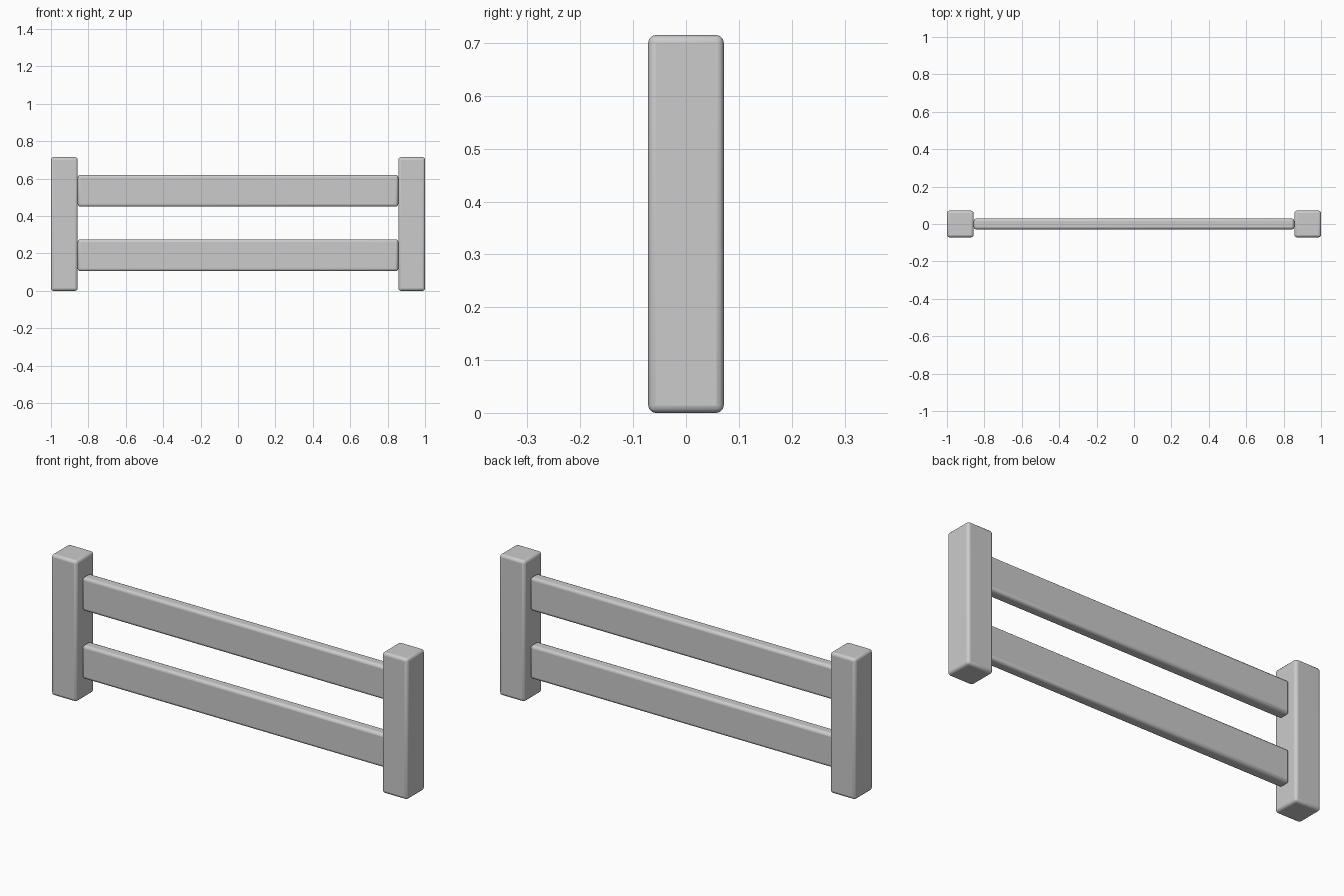
import bpy

if "Cube" in bpy.data.objects:
    bpy.data.objects.remove(bpy.data.objects["Cube"])

BEVEL = 0.014


def rounded_box(name, centre, size):
    bpy.ops.mesh.primitive_cube_add(size=1, location=centre)
    ob = bpy.context.object
    ob.name = name
    ob.scale = size
    bpy.ops.object.transform_apply(location=False, rotation=False, scale=True)
    bev = ob.modifiers.new("edge_rounding", 'BEVEL')
    bev.width = BEVEL
    bev.segments = 3
    bpy.ops.object.shade_smooth_by_angle()
    return ob


# End posts
POST_W, POST_H = 0.143, 0.715
for side, s in (("left", -1), ("right", 1)):
    rounded_box(side + "_post", (s * (1 - POST_W / 2), 0, POST_H / 2),
                (POST_W, POST_W, POST_H))

# Horizontal rails between the posts
RAIL_LENGTH = 2 - 2 * POST_W
for name, z in (("lower_rail", 0.19), ("upper_rail", 0.535)):
    rounded_box(name, (0, 0, z), (RAIL_LENGTH, 0.058, 0.17))
